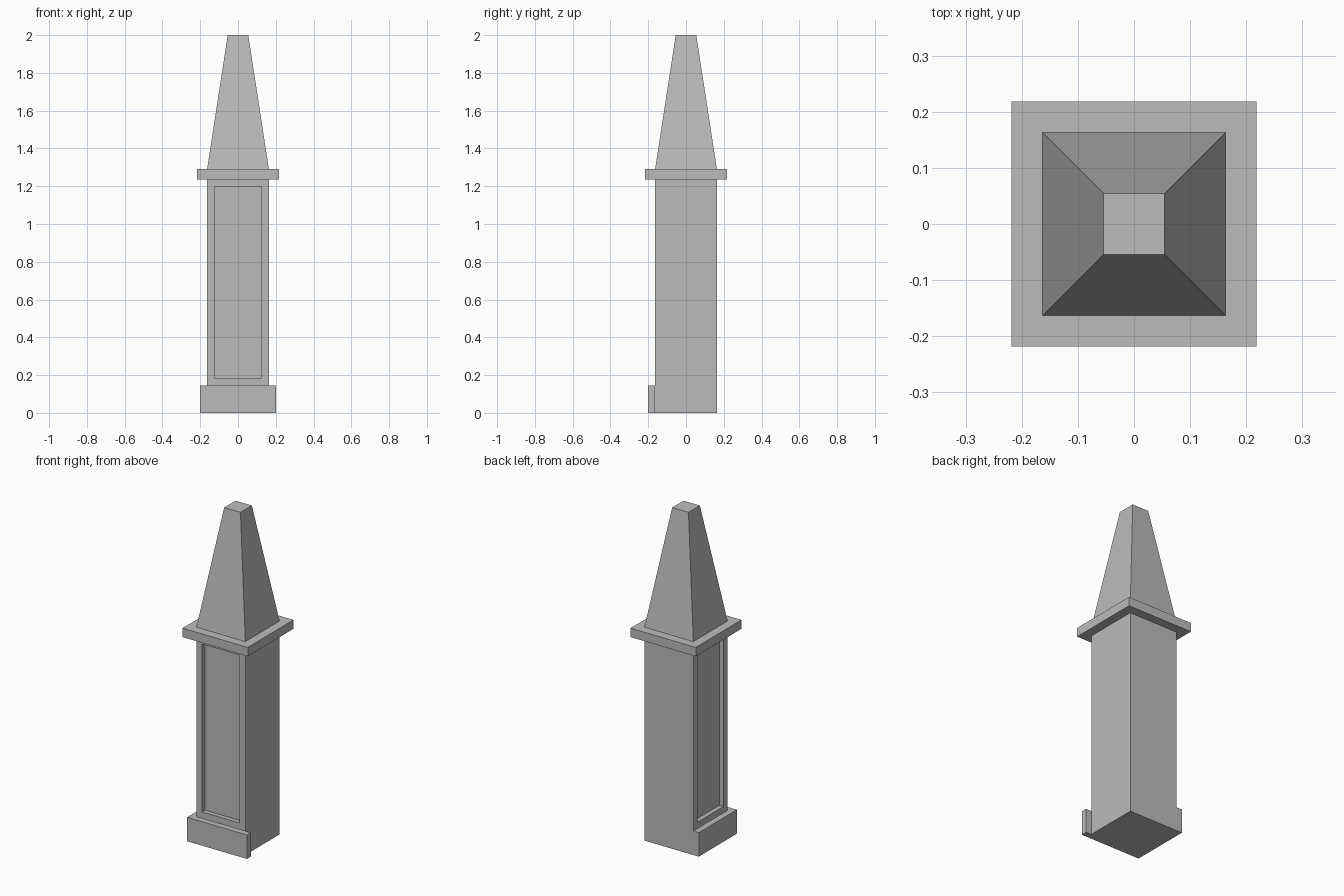
import bpy
import bmesh
from mathutils import Vector

old = bpy.data.objects.get("Cube")
if old:
    bpy.data.objects.remove(old, do_unlink=True)

# Main proportions
UNIT = 0.0545
HALF = 3 * UNIT
PLINTH_OUT = 0.2
PLINTH_TOP = 0.145
SHAFT_TOP = 1.236
CAP_TOP = 1.29
TOP = 2.0

stone = bpy.data.materials.new("grey stone")
stone.use_nodes = True
colour = (0.5, 0.5, 0.5, 1)
stone.diffuse_color = colour
stone.node_tree.nodes["Principled BSDF"].inputs["Base Color"].default_value = colour


def finish(name, bm):
    bmesh.ops.recalc_face_normals(bm, faces=bm.faces)
    mesh = bpy.data.meshes.new(name)
    bm.to_mesh(mesh)
    bm.free()
    mesh.materials.append(stone)
    obj = bpy.data.objects.new(name, mesh)
    bpy.context.collection.objects.link(obj)
    return obj


def prism(outline, z0, z1, top_scale=1.0):
    """Extrude a flat outline upward, optionally tapering it."""
    bm = bmesh.new()
    face = bm.faces.new([bm.verts.new((x, y, z0)) for x, y in outline])
    result = bmesh.ops.extrude_face_region(bm, geom=[face], use_keep_orig=True)
    for v in result["geom"]:
        if isinstance(v, bmesh.types.BMVert):
            v.co = (v.co.x * top_scale, v.co.y * top_scale, z1)
    bmesh.ops.recalc_face_normals(bm, faces=bm.faces)
    return bm


def square(h):
    return [(-h, -h), (h, -h), (h, h), (-h, h)]


# Shaft, with a sunken panel in the front and in the right side
bm = prism(square(HALF), 0, SHAFT_TOP)
bmesh.ops.bisect_plane(bm, geom=bm.verts[:] + bm.edges[:] + bm.faces[:],
                       plane_co=(0, 0, PLINTH_TOP), plane_no=(0, 0, 1))
bm.normal_update()
for normal in (Vector((0, -1, 0)), Vector((-1, 0, 0))):
    panel = next(f for f in bm.faces if f.normal.dot(normal) > 0.9
                 and f.calc_center_median().z > PLINTH_TOP)
    bmesh.ops.inset_individual(bm, faces=[panel], thickness=UNIT)
    sunk = bmesh.ops.extrude_discrete_faces(bm, faces=[panel])["faces"]
    bmesh.ops.translate(bm, verts=sunk[0].verts[:], vec=normal * -UNIT / 2)
    bm.normal_update()
finish("shaft", bm)

# Plinth wraps the front and the right side only
P = PLINTH_OUT
finish("plinth", prism([(-P, -P), (P, -P), (P, -HALF), (-HALF, -HALF),
                        (-HALF, HALF), (-P, HALF)], 0, PLINTH_TOP))

# Overhanging cap slab and tapered spire
finish("cap_slab", prism(square(4 * UNIT), SHAFT_TOP, CAP_TOP))
finish("spire", prism(square(HALF), CAP_TOP, TOP, top_scale=1 / 3))
